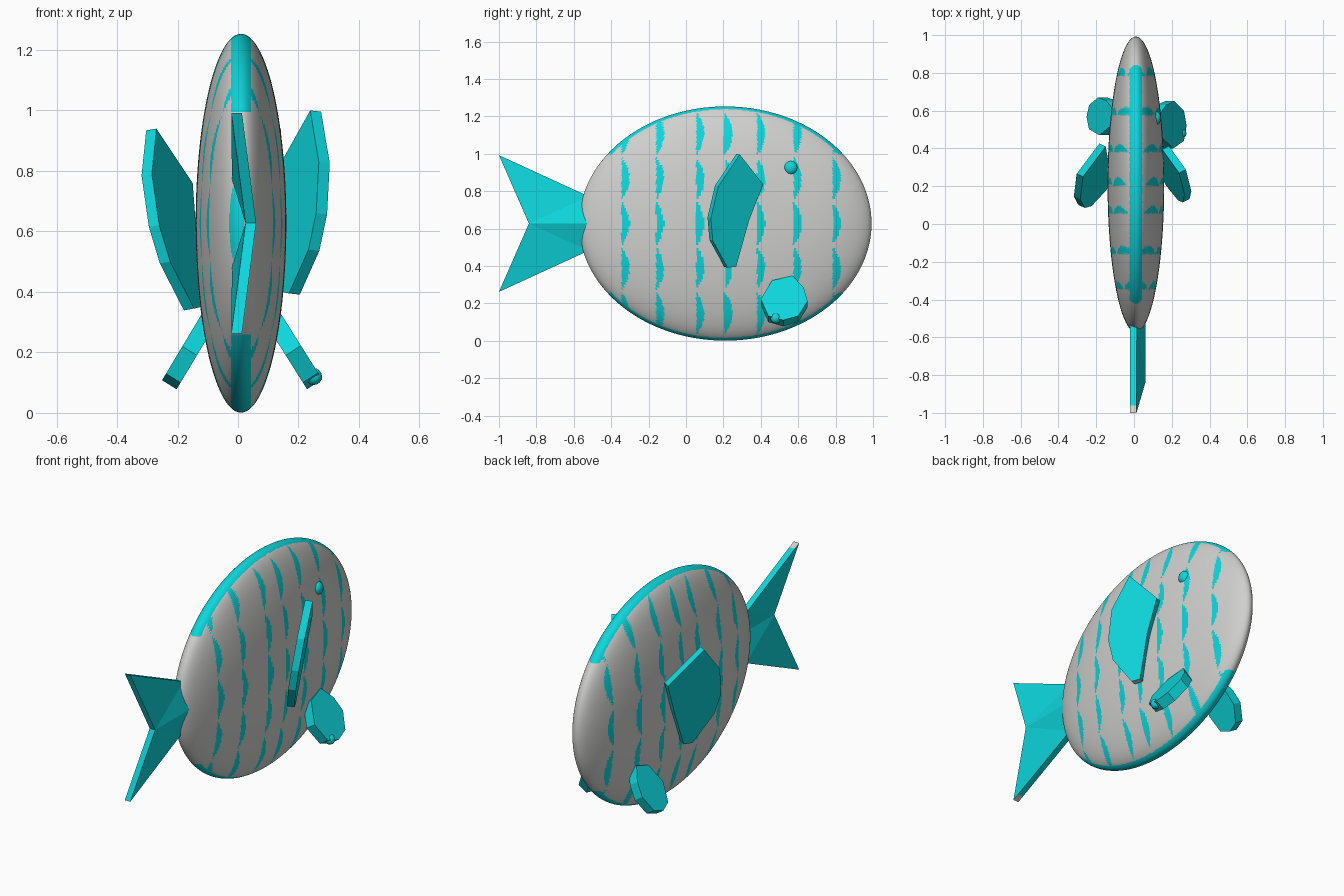
import bpy, bmesh, math
from mathutils import Vector

if "Cube" in bpy.data.objects:
    bpy.data.objects.remove(bpy.data.objects["Cube"])


def material(name, colour):
    m = bpy.data.materials.new(name)
    m.diffuse_color = (*colour, 1)
    m.use_nodes = True
    m.node_tree.nodes["Principled BSDF"].inputs["Base Color"].default_value = m.diffuse_color
    return m


GREY = material("pale grey", (0.63, 0.63, 0.62))
CYAN = material("cyan", (0.004, 0.68, 0.72))


def finish(bm, name, mats):
    bmesh.ops.recalc_face_normals(bm, faces=bm.faces)
    me = bpy.data.meshes.new(name)
    bm.to_mesh(me)
    bm.free()
    for m in mats:
        me.materials.append(m)
    ob = bpy.data.objects.new(name, me)
    bpy.context.collection.objects.link(ob)
    return ob


def plate(name, points, offset, is_grey):
    """Flat-sided fin: outline extruded by offset, rim faces grey by rule."""
    bm = bmesh.new()
    inner = [bm.verts.new(p) for p in points]
    outer = [bm.verts.new(Vector(p) + Vector(offset)) for p in points]
    n = len(points)
    caps = [bm.faces.new(inner), bm.faces.new(outer[::-1])]
    for i in range(n):
        j = (i + 1) % n
        f = bm.faces.new((inner[i], inner[j], outer[j], outer[i]))
        f.material_index = 1 if is_grey(f.calc_center_median()) else 0
    bmesh.ops.triangulate(bm, faces=caps)
    return finish(bm, name, (CYAN, GREY))


def ellipsoid(name, centre, radii, segs, rings, mats):
    bm = bmesh.new()
    bmesh.ops.create_uvsphere(bm, u_segments=segs, v_segments=rings, radius=1)
    for v in bm.verts:
        v.co = Vector(c + r * k for c, r, k in zip(centre, radii, v.co))
    for f in bm.faces:
        f.smooth = True
    return finish(bm, name, mats)


# Body with rows of painted crescents and a band along back and belly
CX, CY, CZ = 0.01, 0.21, 0.627
body = ellipsoid("body", (CX, CY, CZ), (0.15, 0.782, 0.626), 400, 120, (GREY, CYAN))
COLUMNS = (-0.345, -0.16, 0.055, 0.205, 0.38, 0.575, 0.785)


def striped(p):
    x, y, z = p.x - CX, p.y, p.z - CZ
    if abs(z) > 0.365 and abs(x) < 0.033:
        return True
    if y < -0.545 and x < 0.01:
        return True
    for col in COLUMNS:
        for k in range(-2, 3):
            d = (z - 0.24 * k) / 0.115
            if abs(d) < 1 and 0 <= y - col <= 0.043 * (1 - d * d):
                return True
    return False


for poly in body.data.polygons:
    poly.material_index = 1 if striped(poly.center) else 0

# Forked tail, bent along its middle, with grey tips
for side, s in (("upper", 1), ("lower", -1)):
    pts = [(0.025, -0.50, 0), (0.025, -0.84, 0), (-0.022, -1.0, 0.365),
           (-0.022, -0.96, 0.347), (-0.02, -0.52, 0.145)]
    plate("tail_" + side, [(x, y, CZ + s * z) for x, y, z in pts],
          (0.035, 0, 0), lambda c: c.y < -0.97)

# Large side fins, swept outwards to the rear
right = [(0.27, 1.0), (0.395, 0.84), (0.32, 0.65), (0.25, 0.40), (0.205, 0.395),
         (0.125, 0.54), (0.115, 0.66), (0.155, 0.83)]
left = [(0.25, 0.94), (0.41, 0.76), (0.335, 0.58), (0.23, 0.35), (0.18, 0.345),
        (0.095, 0.50), (0.085, 0.62), (0.13, 0.79)]
plate("right_side_fin",
      [(0.17 - 0.5 * (y - 0.2) + 0.17 * (z - 0.39), y, z) for y, z in right],
      (0.036, 0.018, -0.004), lambda c: c.z < 0.41)
plate("left_side_fin",
      [(-0.145 + 0.454 * (y - 0.18) - 0.263 * (z - 0.345), y, z) for y, z in left],
      (-0.034, 0.016, -0.006), lambda c: c.z < 0.36)

# Small belly fins, sloping down and out
belly = [(0.46, 0.29), (0.57, 0.315), (0.63, 0.25), (0.65, 0.18), (0.60, 0.10),
         (0.52, 0.078), (0.44, 0.10), (0.40, 0.19)]
plate("right_belly_fin", [(0.12 + 0.63 * (0.25 - z), y, z) for y, z in belly],
      (0.05, 0, 0.033), lambda c: False)
plate("left_belly_fin",
      [(-0.10 - 0.6 * (0.25 - z), 0.57 + 0.8 * (y - 0.525), z) for y, z in belly],
      (-0.048, 0, 0.03), lambda c: False)

# Eye, and a small bead on the right belly fin
ellipsoid("eye", (0.118, 0.56, 0.925), (0.025, 0.036, 0.036), 16, 10, (CYAN,))
ellipsoid("fin_bead", (0.25, 0.48, 0.12), (0.028, 0.028, 0.028), 12, 8, (CYAN,))
